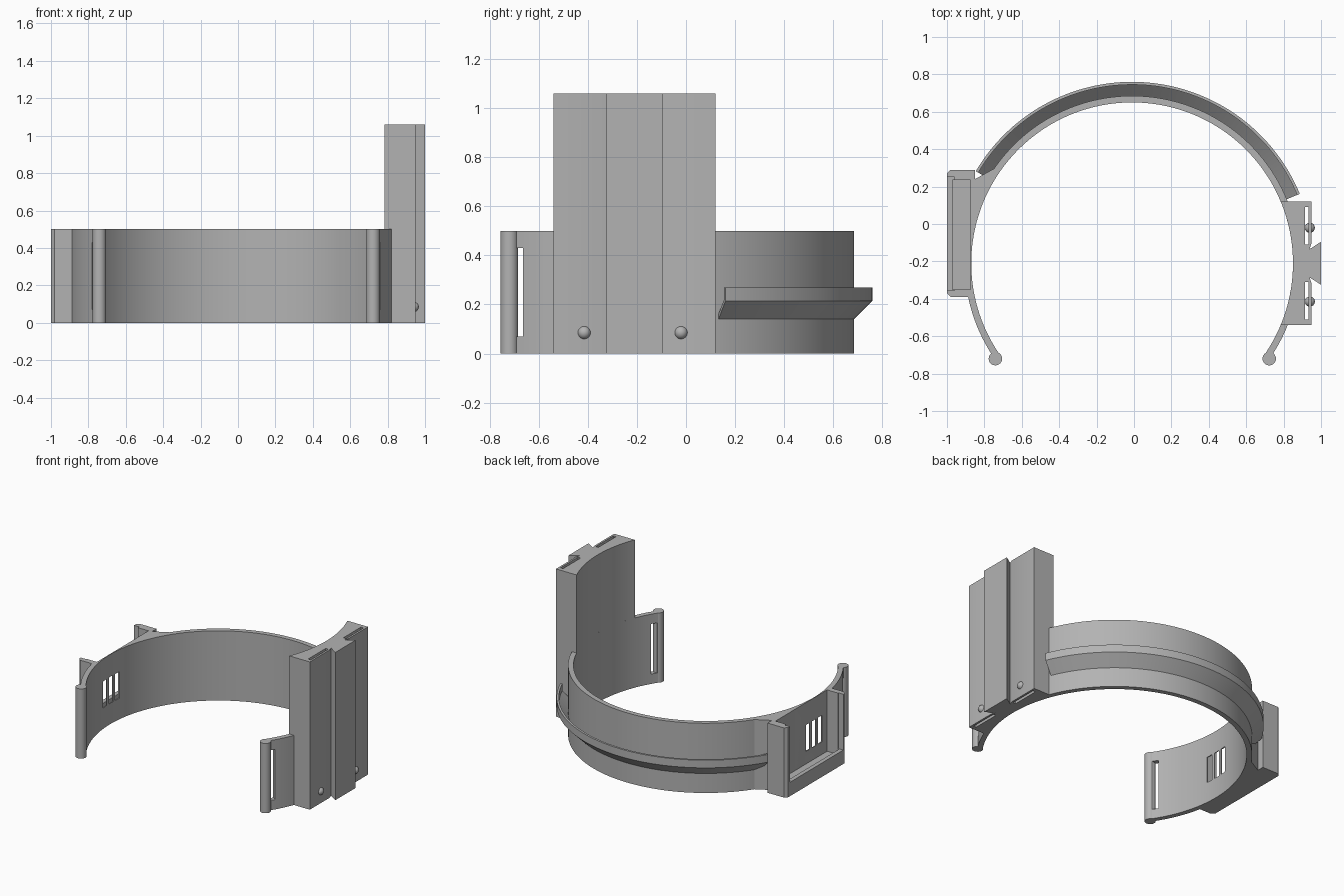
import bpy, bmesh
from math import radians, sin, cos
from mathutils import Matrix, Vector

cube = bpy.data.objects.get("Cube")
if cube:
    bpy.data.objects.remove(cube, do_unlink=True)

CX, CY = -0.01, -0.21
R_IN, R_OUT, HEIGHT = 0.86, 0.895, 0.5

grey = bpy.data.materials.new("plain_grey")
grey.use_nodes = True
GREY = (0.45, 0.45, 0.45, 1)
grey.diffuse_color = GREY
grey.node_tree.nodes["Principled BSDF"].inputs["Base Color"].default_value = GREY


def polar(r, deg):
    return (CX + r * cos(radians(deg)), CY + r * sin(radians(deg)))


def arc(r, a, b, n):
    return [polar(r, a + (b - a) * i / n) for i in range(n + 1)]


def finish(name, bm):
    bmesh.ops.recalc_face_normals(bm, faces=bm.faces)
    mesh = bpy.data.meshes.new(name)
    bm.to_mesh(mesh)
    bm.free()
    mesh.materials.append(grey)
    ob = bpy.data.objects.new(name, mesh)
    bpy.context.collection.objects.link(ob)
    return ob


def prism(name, pts, z0, z1):
    bm = bmesh.new()
    face = bm.faces.new([bm.verts.new((x, y, z0)) for x, y in pts])
    ext = bmesh.ops.extrude_face_region(bm, geom=[face])
    top = [v for v in ext["geom"] if isinstance(v, bmesh.types.BMVert)]
    bmesh.ops.translate(bm, verts=top, vec=(0, 0, z1 - z0))
    return finish(name, bm)


def box(name, x0, x1, y0, y1, z0, z1):
    return prism(name, [(x0, y0), (x1, y0), (x1, y1), (x0, y1)], z0, z1)


def cut(target, cutters):
    for c in cutters:
        c.hide_render = True
        mod = target.modifiers.new("cut", 'BOOLEAN')
        mod.operation = 'DIFFERENCE'
        mod.solver = 'EXACT'
        mod.object = c
        bpy.context.view_layer.objects.active = target
        bpy.ops.object.modifier_apply(modifier=mod.name)


def sweep(name, profile, a, b, n):
    # closed radius/height profile swept around the ring axis
    bm = bmesh.new()
    rings = []
    for i in range(n + 1):
        ang = a + (b - a) * i / n
        rings.append([bm.verts.new((*polar(r, ang), z)) for r, z in profile])
    k = len(profile)
    for p, q in zip(rings, rings[1:]):
        for j in range(k):
            bm.faces.new((p[j], p[(j + 1) % k], q[(j + 1) % k], q[j]))
    bm.faces.new(rings[0])
    bm.faces.new(rings[-1])
    return finish(name, bm)


# Curved band, open at the front
band = sweep("curved_band", [(R_IN, 0), (R_OUT, 0), (R_OUT, HEIGHT), (R_IN, HEIGHT)],
             -35, 215, 150)

# Rain-gutter shaped flange round the back
flange = sweep("gutter_flange",
               [(0.885, 0.13), (0.97, 0.215), (0.97, 0.27), (0.955, 0.27),
                (0.955, 0.221), (0.885, 0.151)], 22.5, 149.5, 80)

# Side mount with an open-topped tray
mount = prism("tray_mount",
              [(-0.75, 0.295), (-0.85, 0.24), (-0.85, 0.29), (-0.98, 0.29), (-1, 0.27),
               (-1, -0.37), (-0.98, -0.39), (-0.88, -0.39)] + arc(0.872, 191, 146, 30),
              0, HEIGHT)

recess = box("recess_cutter", -0.97, -0.875, -0.35, 0.235, 0.06, 0.7)
mouth = box("mouth_cutter", -1.1, -0.96, -0.355, 0.25, 0.1, 0.7)
vents = [box("vent_cutter", -0.95, -0.8, y - 0.022, y + 0.022, 0.15, 0.34)
         for y in (-0.27, -0.2, -0.13)]

# Strap windows near both front ends
windows = []
for ang in (-32, 212):
    w = box("window_cutter", -0.1, 0.1, -0.023, 0.023, 0.07, 0.43)
    w.data.transform(Matrix.Translation(Vector((*polar(0.88, ang), 0)))
                     @ Matrix.Rotation(radians(ang), 4, 'Z'))
    windows.append(w)

cut(mount, [recess, mouth] + vents)
cut(band, [recess] + vents + windows)

# Rounded beads on the band ends
beads = [prism("end_bead_" + side,
               [(x + 0.036 * cos(radians(a)), -0.72 + 0.036 * sin(radians(a)))
                for a in range(0, 360, 15)], 0, HEIGHT)
         for side, x in (("left", 0.723), ("right", -0.741))]

# Tall plate with a dovetail rail and two full-height slots
plate = prism("tall_rail_plate",
              [(0.784, -0.54), (0.948, -0.54), (0.948, -0.315), (0.938, -0.285),
               (1, -0.325), (1, -0.095), (0.938, -0.135), (0.948, -0.105),
               (0.948, 0.12), (0.784, 0.12)] + arc(R_IN, 22, -22, 40),
              0, 1.06)
slots = [box("slot_cutter", 0.913, 0.934, a, b, -0.1, 1.2)
         for a, b in ((-0.51, -0.31), (-0.11, 0.09))]
cut(plate, slots)

# Locating bumps low on the plate
bumps = []
for side, y in (("front", -0.415), ("back", -0.02)):
    bm = bmesh.new()
    bmesh.ops.create_uvsphere(bm, u_segments=24, v_segments=12, radius=0.027,
                              matrix=Matrix.Translation((0.94, y, 0.085)))
    bumps.append(finish("locating_bump_" + side, bm))

for helper in [recess, mouth] + vents + windows + slots:
    bpy.data.objects.remove(helper, do_unlink=True)

# Smooth curves, sharp edges
bpy.ops.object.select_all(action='DESELECT')
for ob in [band, flange, mount, plate] + beads + bumps:
    ob.select_set(True)
bpy.context.view_layer.objects.active = band
bpy.ops.object.shade_smooth_by_angle(angle=radians(30))
